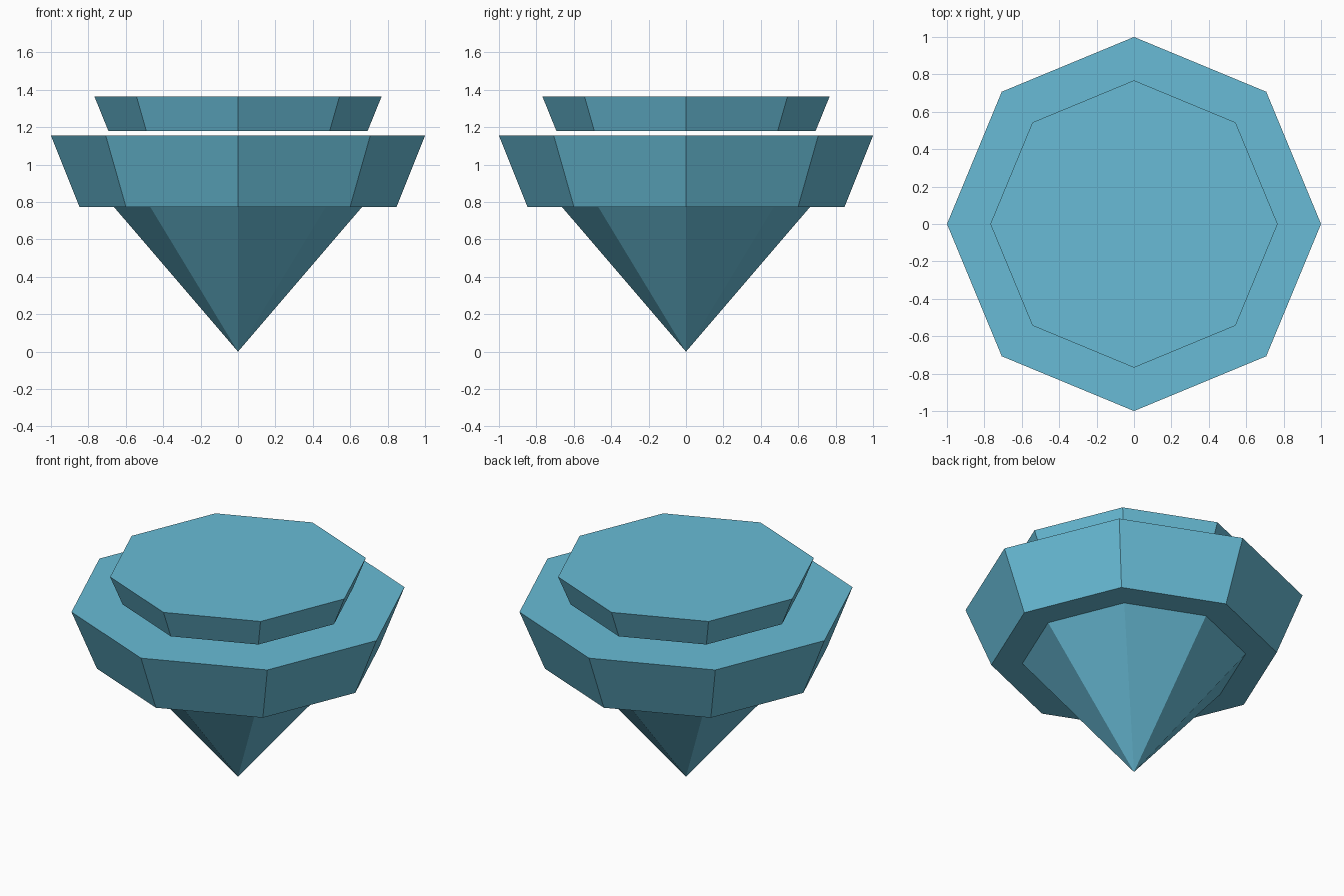
import bpy
import bmesh
from math import cos, sin, pi

cube = bpy.data.objects.get("Cube")
if cube:
    bpy.data.objects.remove(cube, do_unlink=True)

SIDES = 8

# Single gem colour
COLOUR = (0.138, 0.50, 0.67, 1)
gem_blue = bpy.data.materials.new("gem_blue")
gem_blue.use_nodes = True
gem_blue.diffuse_color = COLOUR
gem_blue.node_tree.nodes["Principled BSDF"].inputs["Base Color"].default_value = COLOUR


def ring(bm, radius, z):
    """Octagon with corners on the x and y axes, or one point at radius 0."""
    if radius == 0:
        return [bm.verts.new((0, 0, z))] * SIDES
    angles = [2 * pi * i / SIDES for i in range(SIDES)]
    return [bm.verts.new((radius * cos(a), radius * sin(a), z)) for a in angles]


def facet_block(name, r_low, z_low, r_high, z_high):
    """Flat-shaded octagonal frustum or point-down pyramid."""
    bm = bmesh.new()
    low, high = ring(bm, r_low, z_low), ring(bm, r_high, z_high)
    for i in range(SIDES):
        j = (i + 1) % SIDES
        corners = [low[i], low[j], high[j], high[i]]
        bm.faces.new(list(dict.fromkeys(corners)))
    bm.faces.new(high)
    if r_low:
        bm.faces.new(low[::-1])
    bmesh.ops.recalc_face_normals(bm, faces=bm.faces)
    mesh = bpy.data.meshes.new(name)
    bm.to_mesh(mesh)
    bm.free()
    mesh.materials.append(gem_blue)
    obj = bpy.data.objects.new(name, mesh)
    bpy.context.scene.collection.objects.link(obj)


# Pointed base, sunk slightly into the wide middle
facet_block("pointed_base", 0, 0, 0.686, 0.80)
# Wide flared middle
facet_block("wide_middle", 0.847, 0.773, 1.0, 1.155)
# Floating crown above a thin gap
facet_block("crown", 0.693, 1.18, 0.768, 1.365)
